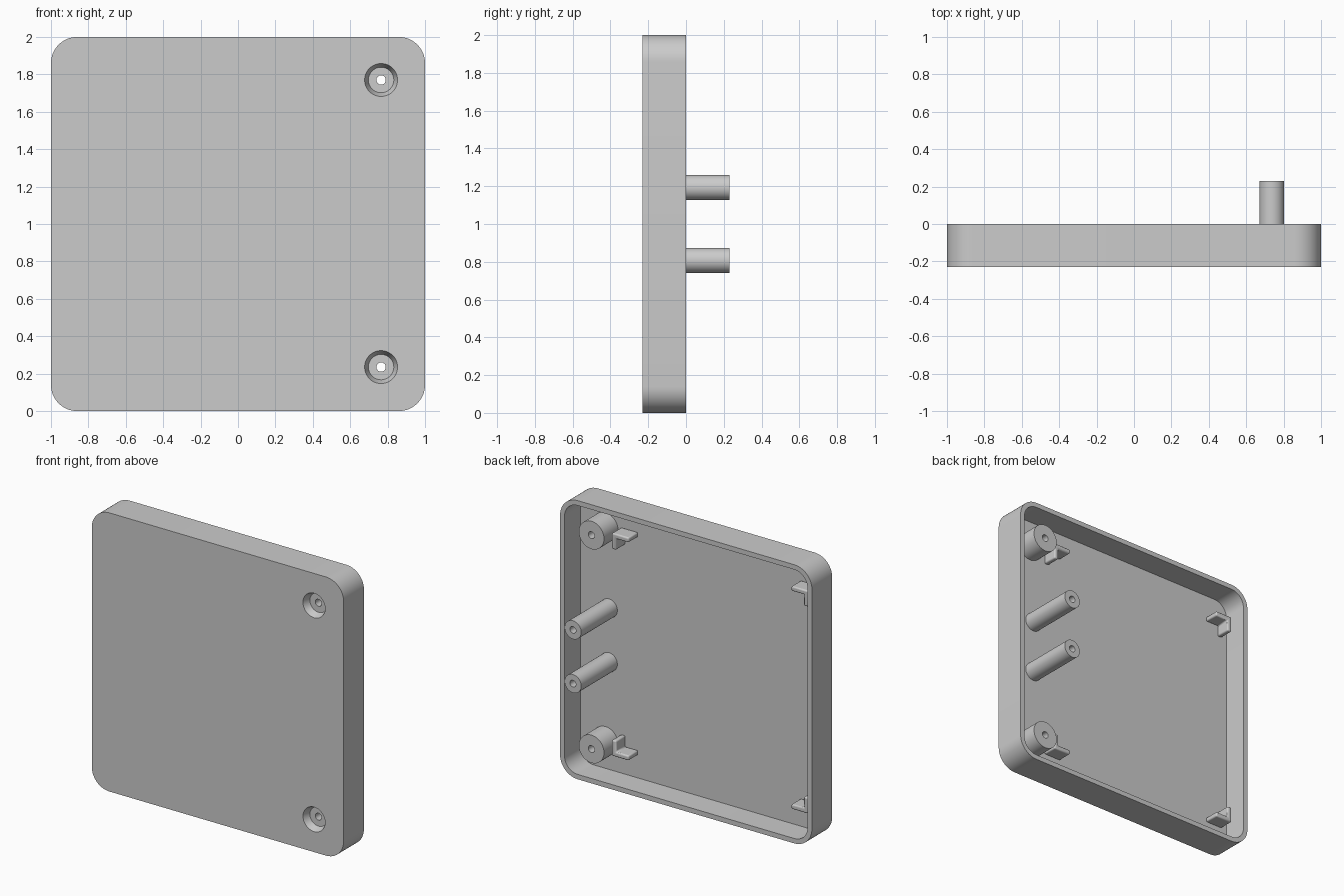
import bpy, bmesh, math
from mathutils import Matrix, Vector

cube = bpy.data.objects.get("Cube")
if cube:
    bpy.data.objects.remove(cube, do_unlink=True)

# Single plastic colour
plastic = bpy.data.materials.new("grey plastic")
plastic.use_nodes = True
grey = (0.6, 0.6, 0.6, 1)
plastic.diffuse_color = grey
plastic.node_tree.nodes["Principled BSDF"].inputs["Base Color"].default_value = grey

FRONT, FLOOR, RIM = -0.23, -0.18, 0.0
WALL, CORNER = 0.035, 0.14


def make_object(name, bm):
    bmesh.ops.recalc_face_normals(bm, faces=bm.faces)
    mesh = bpy.data.meshes.new(name)
    bm.to_mesh(mesh)
    bm.free()
    mesh.materials.append(plastic)
    obj = bpy.data.objects.new(name, mesh)
    bpy.context.collection.objects.link(obj)
    return obj


def activate(obj):
    bpy.ops.object.select_all(action='DESELECT')
    obj.select_set(True)
    bpy.context.view_layer.objects.active = obj


def smooth(obj):
    activate(obj)
    bpy.ops.object.shade_smooth_by_angle(angle=math.radians(30))


def extrude_outline(name, points, y0, y1):
    """Extrude an (x, z) outline along y."""
    bm = bmesh.new()
    face = bm.faces.new([bm.verts.new((x, y0, z)) for x, z in points])
    new = bmesh.ops.extrude_face_region(bm, geom=[face])["geom"]
    verts = [v for v in new if isinstance(v, bmesh.types.BMVert)]
    bmesh.ops.translate(bm, verts=verts, vec=(0, y1 - y0, 0))
    return make_object(name, bm)


def rounded_square(half, radius, steps=12):
    points = []
    for quarter, (sx, sz) in enumerate([(1, 1), (-1, 1), (-1, -1), (1, -1)]):
        for i in range(steps + 1):
            a = (quarter + i / steps) * math.pi / 2
            points.append((sx * (half - radius) + radius * math.cos(a),
                           1 + sz * (half - radius) + radius * math.sin(a)))
    return points


def lathe(name, profile, x, z, steps=48):
    """Spin a closed (radius, y) profile around an axis parallel to y."""
    bm = bmesh.new()
    verts = [bm.verts.new((r, y, 0)) for r, y in profile]
    edges = [bm.edges.new((verts[i - 1], v)) for i, v in enumerate(verts)]
    bmesh.ops.spin(bm, geom=verts + edges, cent=(0, 0, 0), axis=(0, 1, 0),
                   angle=math.tau, steps=steps)
    bmesh.ops.remove_doubles(bm, verts=bm.verts, dist=1e-5)
    bmesh.ops.translate(bm, verts=bm.verts, vec=(x, 0, z))
    return make_object(name, bm)


def cut(target, cutter):
    cutter.hide_render = True
    mod = target.modifiers.new("cut", 'BOOLEAN')
    mod.operation, mod.solver, mod.object = 'DIFFERENCE', 'EXACT', cutter
    activate(target)
    bpy.ops.object.modifier_apply(modifier=mod.name)
    bpy.data.objects.remove(cutter, do_unlink=True)


# Hollow tray with rounded corners, open at the back
tray = extrude_outline("tray", rounded_square(1, CORNER), FRONT, RIM)
cut(tray, extrude_outline("cavity_cutter",
                          rounded_square(1 - WALL, CORNER - WALL), FLOOR, 0.1))

# Screw bosses behind tapered recesses in the front face
for label, z in (("upper", 1.77), ("lower", 0.235)):
    bm = bmesh.new()
    bmesh.ops.create_cone(bm, cap_ends=True, segments=48,
                          radius1=0.096, radius2=0.06, depth=0.09)
    bm.transform(Matrix.Translation(Vector((0.765, (FRONT + FLOOR) / 2, z)))
                 @ Matrix.Rotation(-math.pi / 2, 4, 'X'))
    cut(tray, make_object("recess_cutter", bm))
    smooth(lathe(label + "_screw_boss",
                 [(0.025, FLOOR), (0.1, FLOOR), (0.1, -0.02), (0.025, -0.02)],
                 0.765, z))
smooth(tray)

# Long posts with blind screw holes
for label, z in (("upper", 1.193), ("lower", 0.807)):
    smooth(lathe(label + "_post",
                 [(0, FLOOR), (0.066, FLOOR), (0.066, 0.23),
                  (0.024, 0.23), (0.024, 0.0), (0, 0.0)], 0.737, z))

# L-shaped corner brackets that hold a board
ARM_X, ARM_Z, THICK = 0.135, 0.115, 0.035
bracket = [(0, 0), (-ARM_X, 0), (-ARM_X, THICK), (-THICK, THICK),
           (-THICK, ARM_Z), (0, ARM_Z)]
for side, x, sx in (("left", 0.64, 1), ("right", -0.92, -1)):
    for level, z, sz in (("upper", 1.8, -1), ("lower", 0.2, 1)):
        obj = extrude_outline(f"{level}_{side}_bracket",
                              [(x + sx * px, z + sz * pz) for px, pz in bracket],
                              FLOOR, -0.07)
        bevel = obj.modifiers.new("soft edges", 'BEVEL')
        bevel.width, bevel.segments = 0.01, 3
        smooth(obj)
